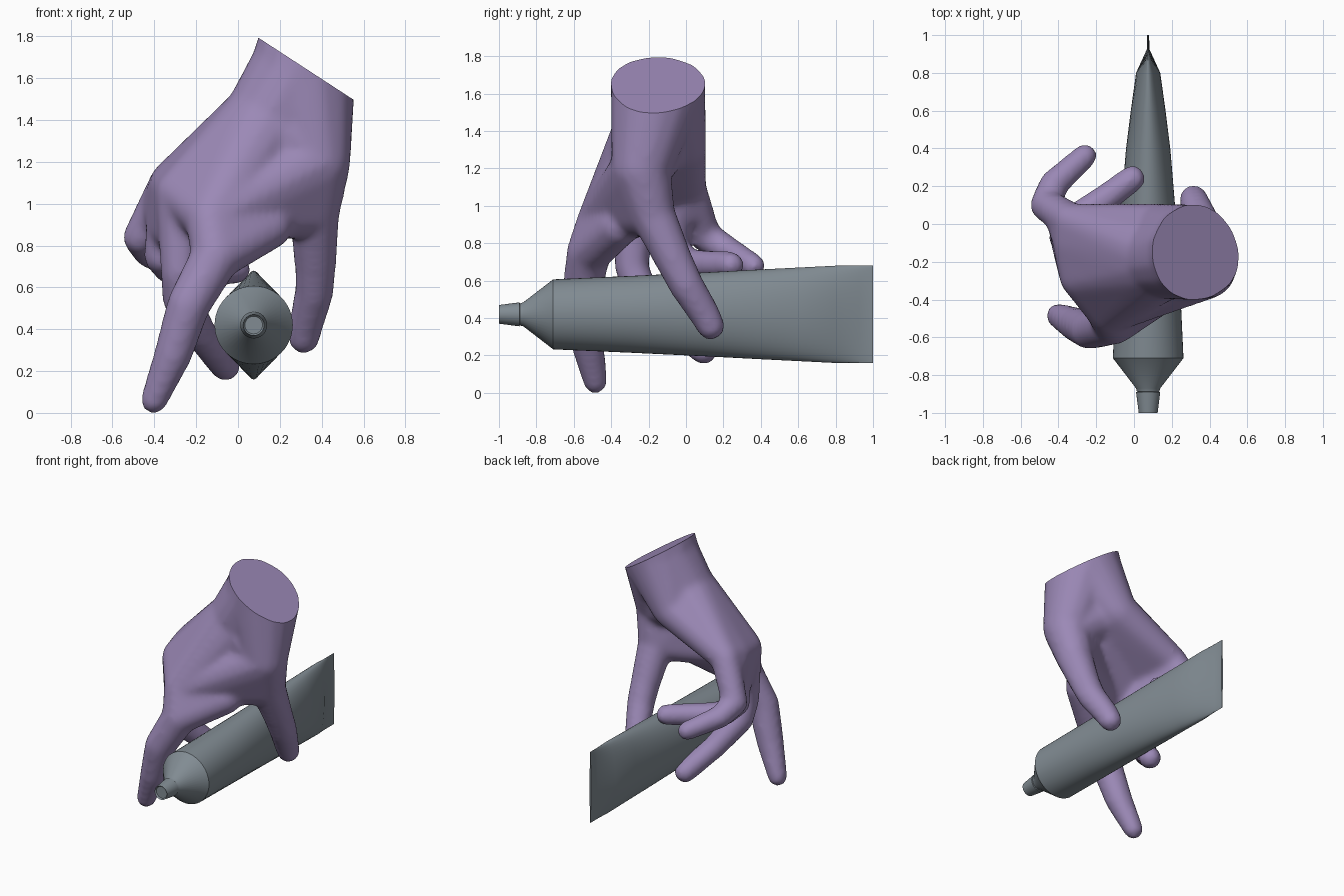
import bpy, bmesh, math
from mathutils import Vector

if "Cube" in bpy.data.objects:
    bpy.data.objects.remove(bpy.data.objects["Cube"])


def material(name, rgb):
    m = bpy.data.materials.new(name)
    m.diffuse_color = (*rgb, 1)
    m.use_nodes = True
    m.node_tree.nodes["Principled BSDF"].inputs["Base Color"].default_value = m.diffuse_color
    return m


def new_object(name, bm, mat):
    mesh = bpy.data.meshes.new(name)
    bm.to_mesh(mesh)
    bm.free()
    ob = bpy.data.objects.new(name, mesh)
    bpy.context.collection.objects.link(ob)
    mesh.materials.append(mat)
    return ob


def smooth(ob, deg):
    bpy.ops.object.select_all(action='DESELECT')
    ob.select_set(True)
    bpy.context.view_layer.objects.active = ob
    bpy.ops.object.shade_smooth_by_angle(angle=math.radians(deg))


def loft(name, rings, mat, n=48, cx=0.075, cz=0.42):
    """Rings are (y, half width, half height)."""
    bm = bmesh.new()
    loops = []
    for y, hx, hz in rings:
        loops.append([bm.verts.new((cx + hx * math.cos(2 * math.pi * i / n), y,
                                    cz + hz * math.sin(2 * math.pi * i / n))) for i in range(n)])
    for a, b in zip(loops, loops[1:]):
        for i in range(n):
            j = (i + 1) % n
            bm.faces.new((a[i], a[j], b[j], b[i]))
    bm.faces.new(loops[0])
    bm.faces.new(loops[-1])
    bmesh.ops.recalc_face_normals(bm, faces=bm.faces)
    ob = new_object(name, bm, mat)
    smooth(ob, 25)
    return ob


def sphere_points(x, y, z, r, n=90):
    pts = []
    for i in range(n):
        h = 1 - 2 * (i + 0.5) / n
        s, a = math.sqrt(1 - h * h), i * 2.399963
        pts.append(Vector((x + r * s * math.cos(a), y + r * s * math.sin(a), z + r * h)))
    return pts


def add_hull(target, balls):
    """Convex skin around a group of balls (x, y, z, r)."""
    bm = bmesh.new()
    for b in balls:
        for p in sphere_points(*b):
            bm.verts.new(p)
    bmesh.ops.convex_hull(bm, input=bm.verts[:])
    bmesh.ops.delete(bm, geom=[v for v in bm.verts if not v.link_faces], context='VERTS')
    bmesh.ops.recalc_face_normals(bm, faces=bm.faces)
    tmp = bpy.data.meshes.new("tmp")
    bm.to_mesh(tmp)
    bm.free()
    target.from_mesh(tmp)
    bpy.data.meshes.remove(tmp)


skin = material("skin", (0.33, 0.25, 0.47))
grey = material("tube_grey", (0.22, 0.26, 0.29))

# Squeeze tube: round at the shoulder, flattening to a crimped end
loft("tube_body", [(-0.90, 0.045, 0.045), (-0.885, 0.06, 0.06), (-0.87, 0.064, 0.064),
                   (-0.71, 0.187, 0.187), (-0.3, 0.168, 0.205), (0.1, 0.142, 0.224),
                   (0.4, 0.117, 0.24), (0.6, 0.092, 0.25), (0.8, 0.064, 0.26),
                   (0.925, 0.007, 0.26), (1.0, 0.005, 0.26)], grey)
# Screw cap with recessed front
loft("tube_cap", [(-0.99, 0.042, 0.042), (-1.0, 0.05, 0.05),
                  (-0.89, 0.064, 0.064), (-0.885, 0.045, 0.045)], grey)

# Hand landmarks
wrist = (0.31, -0.15, 1.63, 0.257)
forearm = (0.39, -0.15, 1.88, 0.26)
mid_back = (0.145, -0.175, 1.385, 0.225)
heel = (0.13, -0.03, 1.33, 0.14)
thumb_mount = (0.38, -0.24, 1.2, 0.16)
thumb_joint = (0.365, -0.18, 0.96, 0.122)
k_index = (-0.13, -0.455, 0.93, 0.125)
k_middle = (-0.28, -0.28, 1.05, 0.115)
k_ring = (-0.32, -0.10, 1.08, 0.108)
k_little = (-0.325, 0.01, 1.10, 0.1)
index_low = (-0.105, -0.52, 0.75, 0.12)

fingers = [
    [thumb_mount, thumb_joint, (0.37, -0.06, 0.7, 0.1), (0.365, 0.0, 0.58, 0.094),
     (0.325, 0.10, 0.42, 0.083), (0.315, 0.132, 0.358, 0.077)],
    [k_index, index_low, (-0.235, -0.56, 0.52, 0.105),
     (-0.31, -0.53, 0.28, 0.092), (-0.402, -0.485, 0.06, 0.066)],
    [k_middle, (-0.28, -0.29, 0.67, 0.092), (-0.27, -0.24, 0.54, 0.092),
     (-0.18, -0.09, 0.38, 0.08), (-0.06, 0.095, 0.225, 0.075)],
    [k_ring, (-0.36, -0.07, 0.75, 0.092), (-0.32, 0.02, 0.69, 0.082),
     (-0.15, 0.135, 0.685, 0.077), (-0.01, 0.24, 0.685, 0.072)],
    [k_little, (-0.465, 0.10, 0.84, 0.087), (-0.425, 0.21, 0.77, 0.078),
     (-0.26, 0.36, 0.68, 0.066)],
]

# Palm, thumb web and fingers as overlapping hulls, fused into one skin
palm = [
    [forearm, wrist],
    [wrist, mid_back, heel],
    [mid_back, heel, k_little, k_ring, k_middle],
    [mid_back, k_middle, k_index],
    [wrist, thumb_mount],
    [mid_back, thumb_mount],
    [(0.2, -0.28, 1.17, 0.13), thumb_mount, thumb_joint, k_index],
    [k_index, index_low, (0.15, -0.36, 0.89, 0.11)],
    [k_middle, k_ring, (-0.28, -0.27, 0.86, 0.095), (-0.345, -0.1, 0.88, 0.095)],
    [k_ring, k_little, (-0.345, -0.08, 0.93, 0.095), (-0.38, 0.04, 0.98, 0.09)],
]
bm = bmesh.new()
for group in palm:
    add_hull(bm, group)
for chain in fingers:
    for a, b in zip(chain, chain[1:]):
        add_hull(bm, [a, b])
rough = new_object("hand_rough", bm, skin)
m = rough.modifiers.new("fuse", 'REMESH')
m.mode = 'VOXEL'
m.voxel_size = 0.018
m = rough.modifiers.new("soften", 'SMOOTH')
m.factor = 0.5
m.iterations = 14

# Bake, then slice the wrist flat
dg = bpy.context.evaluated_depsgraph_get()
bm = bmesh.new()
bm.from_object(rough, dg)
bpy.data.objects.remove(rough)
cut = bmesh.ops.bisect_plane(bm, geom=bm.verts[:] + bm.edges[:] + bm.faces[:],
                             plane_co=(0.31, 0, 1.655), plane_no=(0.546, 0, 0.838), clear_outer=True)
rim = [e for e in cut['geom_cut'] if isinstance(e, bmesh.types.BMEdge)]
bmesh.ops.contextual_create(bm, geom=rim)
bmesh.ops.recalc_face_normals(bm, faces=bm.faces)
hand = new_object("hand", bm, skin)
smooth(hand, 50)
